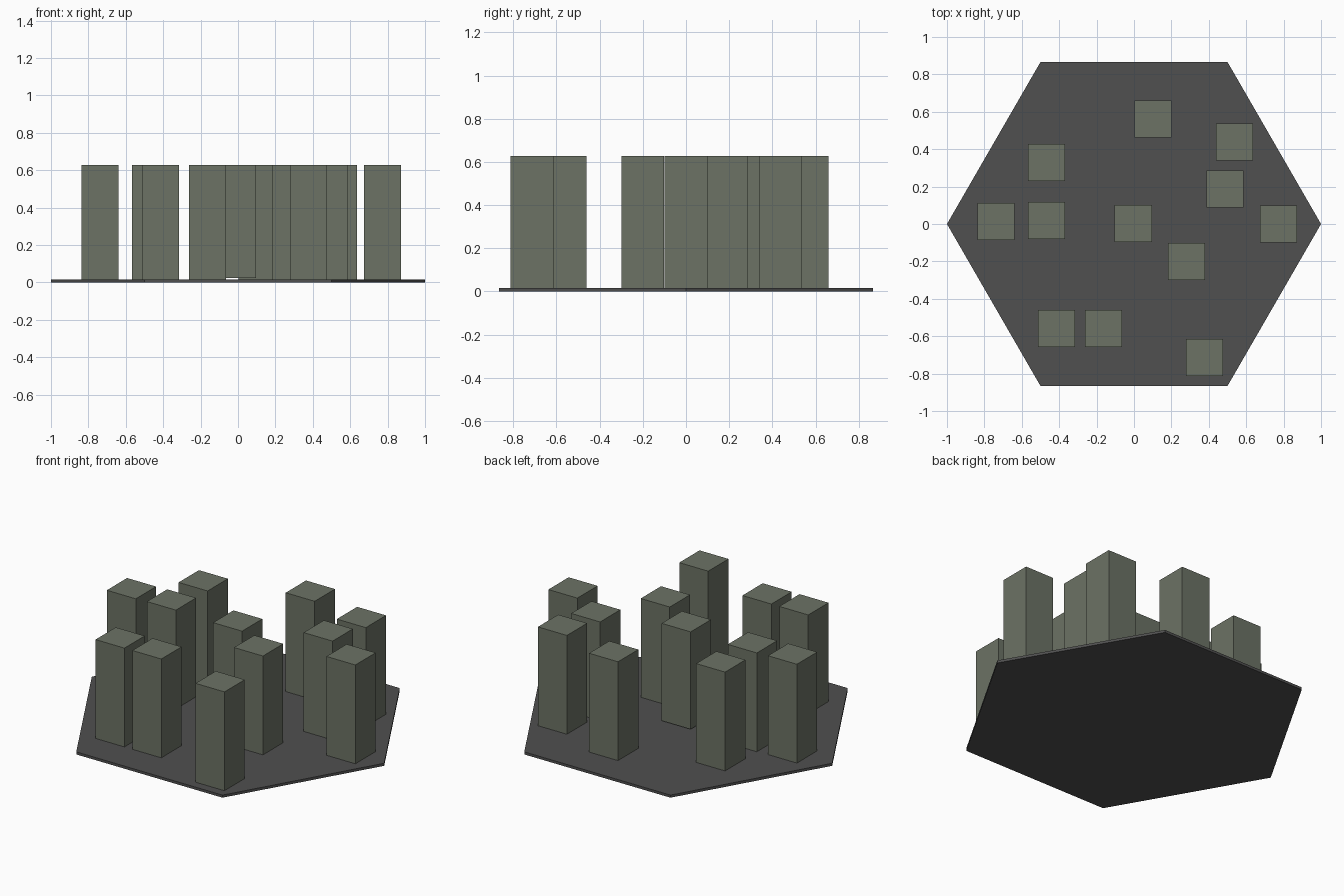
import bpy

if "Cube" in bpy.data.objects:
    bpy.data.objects.remove(bpy.data.objects["Cube"])

PLATE_H = 0.016
TOP = 0.627
SIDE = 0.198

# Thin hexagonal base, points on the x axis
bpy.ops.mesh.primitive_cylinder_add(vertices=6, radius=1, depth=PLATE_H,
                                    location=(0, 0, PLATE_H / 2),
                                    rotation=(0, 0, 0.5235987756))
base = bpy.context.object
base.name = "hex_base"
if max(abs((base.matrix_world.to_3x3() @ v.co).x) for v in base.data.vertices) < 0.95:
    base.rotation_euler.z = 0
bpy.context.view_layer.update()

mat_base = bpy.data.materials.new("dark_grey")
mat_base.diffuse_color = (0.08, 0.08, 0.08, 1)
mat_base.use_nodes = True
mat_base.node_tree.nodes["Principled BSDF"].inputs["Base Color"].default_value = mat_base.diffuse_color
base.data.materials.append(mat_base)

mat_tower = bpy.data.materials.new("grey_green")
mat_tower.diffuse_color = (0.15, 0.17, 0.13, 1)
mat_tower.use_nodes = True
mat_tower.node_tree.nodes["Principled BSDF"].inputs["Base Color"].default_value = mat_tower.diffuse_color


def tower(name, x, y, bottom=PLATE_H):
    bpy.ops.mesh.primitive_cube_add(size=1, location=(x, y, (bottom + TOP) / 2))
    ob = bpy.context.object
    ob.name = name
    ob.scale = (SIDE, SIDE, TOP - bottom)
    ob.data.materials.append(mat_tower)


# Square towers scattered over the base
spots = [(0.102, 0.561), (0.537, 0.439), (0.487, 0.186), (-0.468, 0.329),
         (-0.738, 0.013), (-0.468, 0.019), (0.773, 0.0), (0.281, -0.2),
         (-0.415, -0.559), (-0.163, -0.559), (0.377, -0.713)]
for i, (x, y) in enumerate(spots, 1):
    tower(f"tower_{i}", x, y)

# Middle tower sits slightly above the base
tower("middle_tower", -0.004, 0.003, 0.025)
